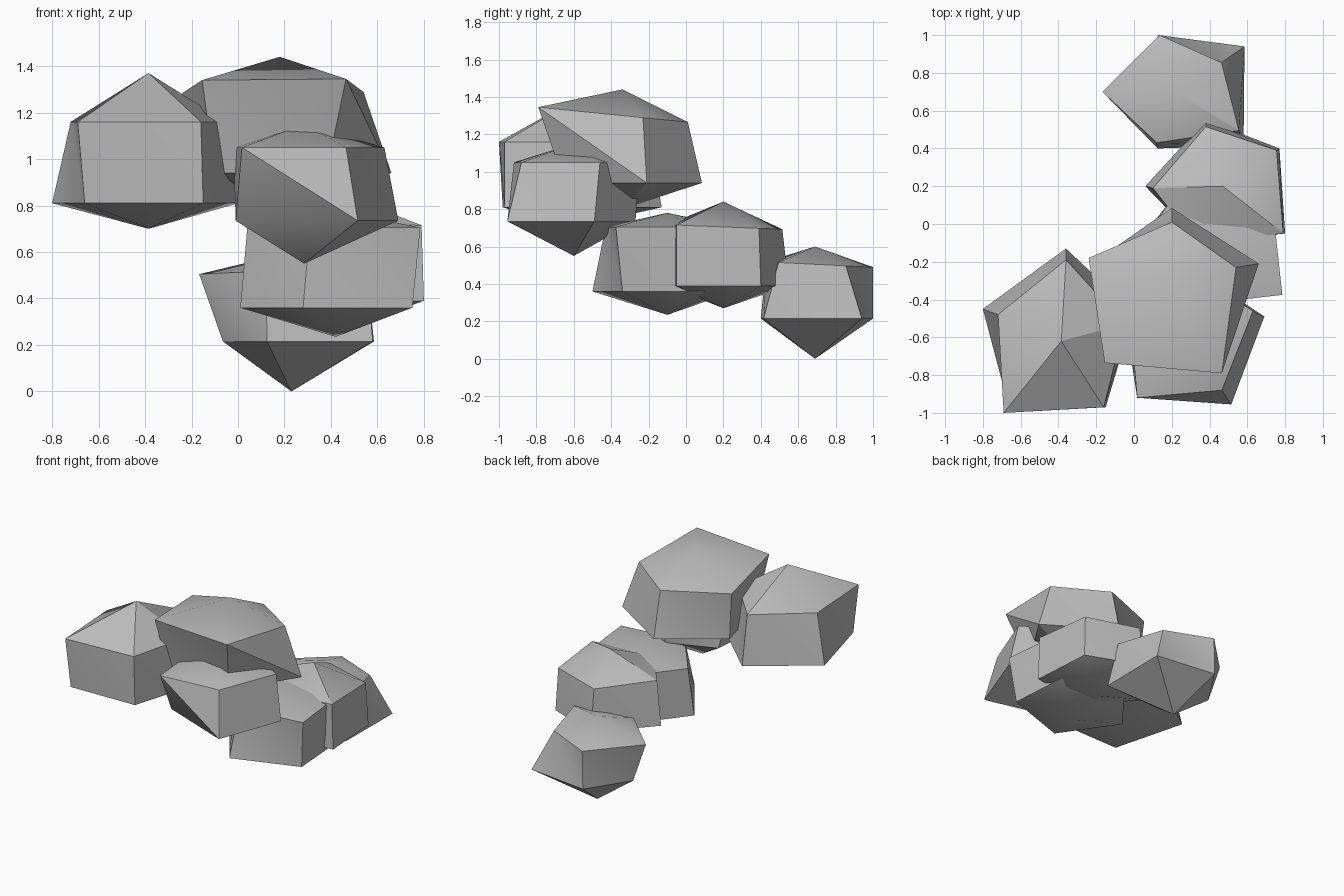
import bpy
import bmesh
import math

default_cube = bpy.data.objects.get("Cube")
if default_cube:
    bpy.data.objects.remove(default_cube, do_unlink=True)

# One plain grey stone material
stone = bpy.data.materials.new("grey_stone")
stone.use_nodes = True
stone_colour = (0.5, 0.5, 0.5, 1.0)
stone.diffuse_color = stone_colour
stone.node_tree.nodes["Principled BSDF"].inputs["Base Color"].default_value = stone_colour


def boulder(name, centre, upper, lower, peak, shoulder, waist, base, tilt=0.0):
    """Five-sided boulder: peak, upper ring, lower ring and base point.

    The rings are plan outlines running anticlockwise from the front left;
    tilt raises the upper ring along y, measured from the centre.
    """
    cx, cy = centre
    bm = bmesh.new()
    top = bm.verts.new((cx, cy, peak))
    bottom = bm.verts.new((cx, cy, base))
    high = [bm.verts.new((x, y, shoulder + tilt * (y - cy))) for x, y in upper]
    low = [bm.verts.new((x, y, waist)) for x, y in lower]
    count = len(high)
    for i in range(count):
        j = (i + 1) % count
        bm.faces.new((top, high[i], high[j]))
        bm.faces.new((high[i], low[j], high[j]))
        bm.faces.new((high[i], low[i], low[j]))
        bm.faces.new((bottom, low[j], low[i]))
    bmesh.ops.recalc_face_normals(bm, faces=bm.faces[:])
    mesh = bpy.data.meshes.new(name)
    bm.to_mesh(mesh)
    bm.free()
    mesh.materials.append(stone)
    rock = bpy.data.objects.new(name, mesh)
    bpy.context.collection.objects.link(rock)

    # Soften only the shallow edges
    bpy.ops.object.select_all(action="DESELECT")
    rock.select_set(True)
    bpy.context.view_layer.objects.active = rock
    bpy.ops.object.shade_smooth_by_angle(angle=math.radians(30))
    return rock


# Large boulder at the front right corner of the cluster
boulder(
    "side_boulder", centre=(-.385, -.62),
    upper=[(-.69, -1), (-.16, -.97), (-.05, -.53), (-.36, -.19), (-.72, -.48)],
    lower=[(-.66, -.98), (-.15, -.97), (0, -.47), (-.36, -.13), (-.8, -.45)],
    peak=1.37, shoulder=1.16, waist=.81, base=.7,
)

# Highest boulder, with its shoulder dipping towards the back
boulder(
    "top_boulder", centre=(.18, -.34),
    upper=[(-.155, -.735), (.465, -.79), (.54, -.23), (.2, .01), (-.24, -.18)],
    lower=[(-.1, -.65), (.38, -.65), (.66, -.21), (.2, .085), (-.21, -.2)],
    peak=1.44, shoulder=1.3, waist=.94, base=.8, tilt=-.1,
)

# Boulder wedged below the highest one
boulder(
    "front_boulder", centre=(.285, -.6),
    upper=[(.017, -.92), (.465, -.88), (.63, -.46), (.3, -.25), (-.02, -.5)],
    lower=[(-.01, -.75), (.515, -.955), (.69, -.49), (.36, -.27), (.02, -.4)],
    peak=1.15, shoulder=1.05, waist=.735, base=.55,
)

# Two overlapping boulders in the middle
boulder(
    "middle_boulder", centre=(.42, -.1),
    upper=[(.31, -.43), (.785, -.375), (.74, .04), (.3, .25), (.04, -.08)],
    lower=[(.28, -.5), (.75, -.34), (.72, .1), (.3, .26), (.01, -.11)],
    peak=.78, shoulder=.705, waist=.36, base=.235,
)
boulder(
    "middle_back_boulder", centre=(.47, .2),
    upper=[(.33, -.1), (.79, -.05), (.755, .39), (.38, .515), (.1, .19)],
    lower=[(.35, -.1), (.8, -.05), (.77, .4), (.38, .55), (.06, .2)],
    peak=.84, shoulder=.705, waist=.39, base=.27, tilt=-.04,
)

# Lowest boulder, resting on the ground at the back
boulder(
    "back_boulder", centre=(.23, .69),
    upper=[(.12, .43), (.555, .495), (.463, .855), (.135, 1), (-.167, .7)],
    lower=[(.125, .4), (.58, .415), (.585, .94), (.13, 1), (-.065, .7)],
    peak=.6, shoulder=.505, waist=.215, base=0, tilt=-.05,
)
